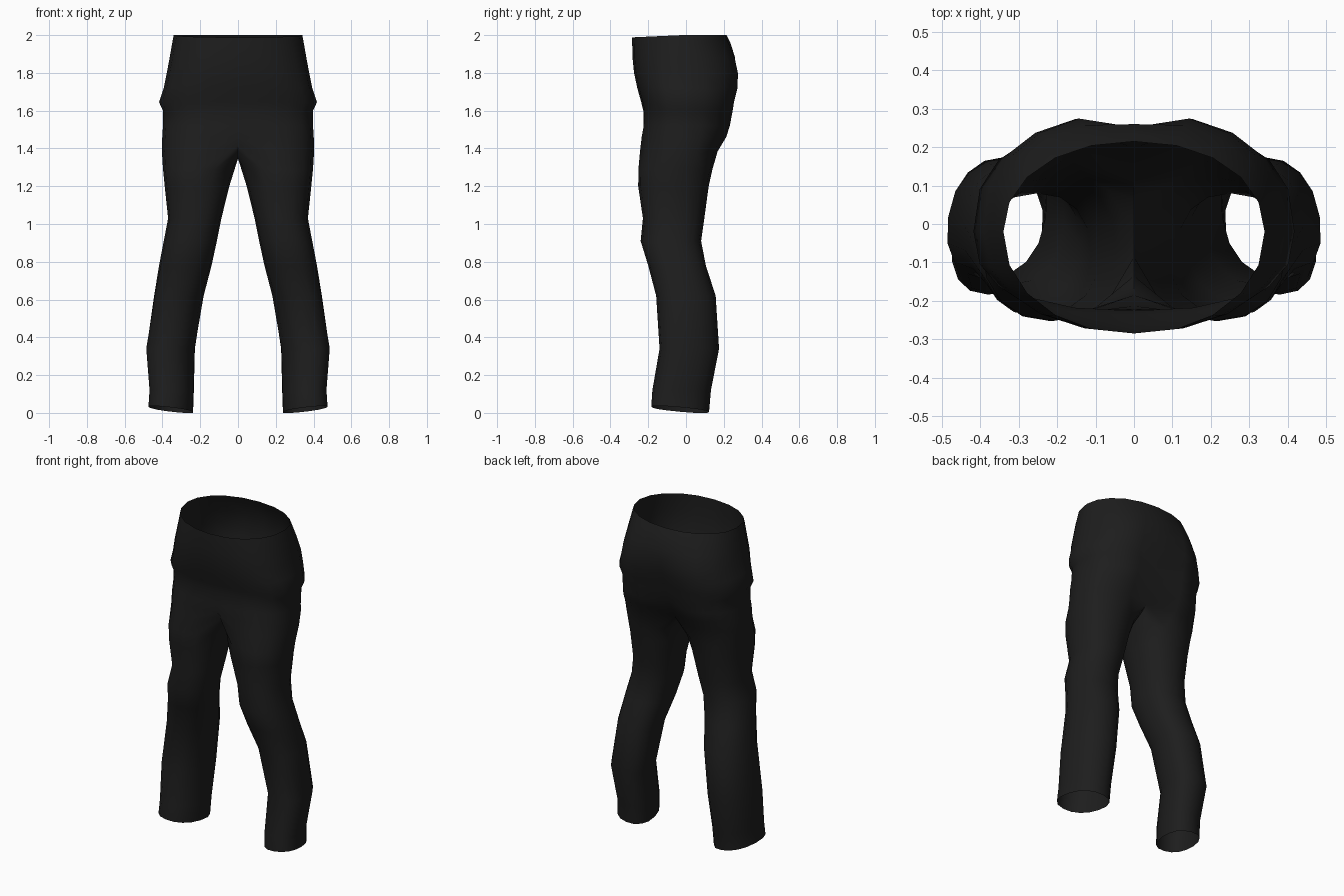
import bpy, bmesh, math

if "Cube" in bpy.data.objects:
    bpy.data.objects.remove(bpy.data.objects["Cube"])

fabric = bpy.data.materials.new("black fabric")
fabric.diffuse_color = (0.0125, 0.0125, 0.0125, 1)
fabric.use_nodes = True
fabric.node_tree.nodes["Principled BSDF"].inputs["Base Color"].default_value = fabric.diffuse_color

OUT, INN = 11, 5          # outer points and inseam points of one half


def spow(v, p):
    return math.copysign(abs(v) ** p, v)


def torso_ring(z, rx, yf, yb, cleft, fold, p):
    """Half ring from centre front to centre back."""
    pts = []
    cy = -0.02
    for i in range(OUT):
        a = math.radians(-90 + 18 * i)
        s = spow(math.sin(a), p)
        x = rx * spow(math.cos(a), p) if 0 < i < OUT - 1 else 0
        y = cy + s * ((yb - cy) if s > 0 else (cy - yf))
        if i == 0:
            y += fold
        if i == OUT - 1:
            y -= cleft
        zz = z - (0.012 * max(0, -s) if z > 1.99 else 0)
        pts.append((x, y, zz))
    return pts


def leg_ring(z, xi, xo, yf, yb, skew):
    """Full ring, starting at the inner front, going round the outside."""
    cx, cy, rx, ry = (xi + xo) / 2, (yf + yb) / 2, (xo - xi) / 2, (yb - yf) / 2
    pts = []
    for i in range(OUT + INN):
        a = math.radians(-112.5 + 22.5 * i)
        c, s = spow(math.cos(a), 0.88), spow(math.sin(a), 0.88)
        zz = z
        if z < 0.05:      # slanted hem
            zz = max(0, 0.018 + 0.012 * c - 0.014 * s)
        pts.append((cx + rx * c - skew * ry * s, cy + ry * s, zz))
    return pts


# z, half width, front, back, seat cleft, front fold, squareness
torso = [
    (2.00, 0.34, -0.285, 0.215, 0.00, 0.00, 0.95),
    (1.96, 0.348, -0.285, 0.235, 0.00, 0.00, 0.93),
    (1.88, 0.362, -0.283, 0.270, 0.01, 0.00, 0.88),
    (1.80, 0.377, -0.275, 0.287, 0.035, 0.00, 0.82),
    (1.72, 0.393, -0.258, 0.285, 0.045, 0.00, 0.80),
    (1.645, 0.418, -0.237, 0.265, 0.05, 0.00, 0.80),
    (1.60, 0.397, -0.226, 0.258, 0.06, 0.00, 0.80),
    (1.52, 0.397, -0.232, 0.242, 0.07, 0.01, 0.78),
    (1.46, 0.401, -0.243, 0.222, 0.08, 0.03, 0.76),
]
# z, inner x, outer x, front, back, skew
legs = [
    (1.29, 0.018, 0.397, -0.252, 0.140, 0.0),
    (1.20, 0.046, 0.388, -0.253, 0.120, 0.0),
    (1.03, 0.088, 0.370, -0.228, 0.097, 0.0),
    (0.91, 0.112, 0.393, -0.240, 0.080, 0.0),
    (0.78, 0.140, 0.418, -0.200, 0.105, 0.0),
    (0.62, 0.182, 0.444, -0.158, 0.157, 0.08),
    (0.34, 0.230, 0.484, -0.140, 0.175, 0.15),
    (0.12, 0.236, 0.466, -0.178, 0.132, 0.15),
    (0.03, 0.240, 0.472, -0.184, 0.122, 0.15),
]

bm = bmesh.new()


def add(points):
    return [bm.verts.new(p) for p in points]


def bridge(a, b, count, closed):
    n = len(a)
    for i in range(count):
        j = (i + 1) % n if closed else i + 1
        bm.faces.new((a[i], b[i], b[j], a[j]))


# Hips and seat
rows = [add(torso_ring(*r)) for r in torso]
# Crotch ring: outer thigh points plus the curved centre seam underneath
outer = torso_ring(1.385, 0.403, -0.252, 0.175, 0.06, 0.05, 0.76)
outer[0] = (0, -0.185, 1.42)
outer[-1] = (0, 0.115, 1.40)
seam = [(0, 0.065, 1.365), (0, 0.015, 1.35), (0, -0.035, 1.345),
        (0, -0.085, 1.355), (0, -0.135, 1.38)]
rows.append(add(outer))
for a, b in zip(rows, rows[1:]):
    bridge(a, b, OUT - 1, False)

# Leg
tubes = [rows[-1] + add(seam)] + [add(leg_ring(*r)) for r in legs]
for a, b in zip(tubes, tubes[1:]):
    bridge(a, b, OUT + INN, True)

bmesh.ops.recalc_face_normals(bm, faces=bm.faces)
side = max(bm.faces, key=lambda f: f.calc_center_median().x)
if side.normal.x < 0:
    bmesh.ops.reverse_faces(bm, faces=bm.faces)

mesh = bpy.data.meshes.new("trousers")
bm.to_mesh(mesh)
bm.free()
mesh.materials.append(fabric)
trousers = bpy.data.objects.new("trousers", mesh)
bpy.context.collection.objects.link(trousers)

# Second half
mirror = trousers.modifiers.new("other half", 'MIRROR')
mirror.use_clip = True
mirror.merge_threshold = 0.0005

bpy.context.view_layer.objects.active = trousers
trousers.select_set(True)
bpy.ops.object.modifier_apply(modifier=mirror.name)
bpy.ops.object.shade_smooth_by_angle(angle=math.radians(50))
